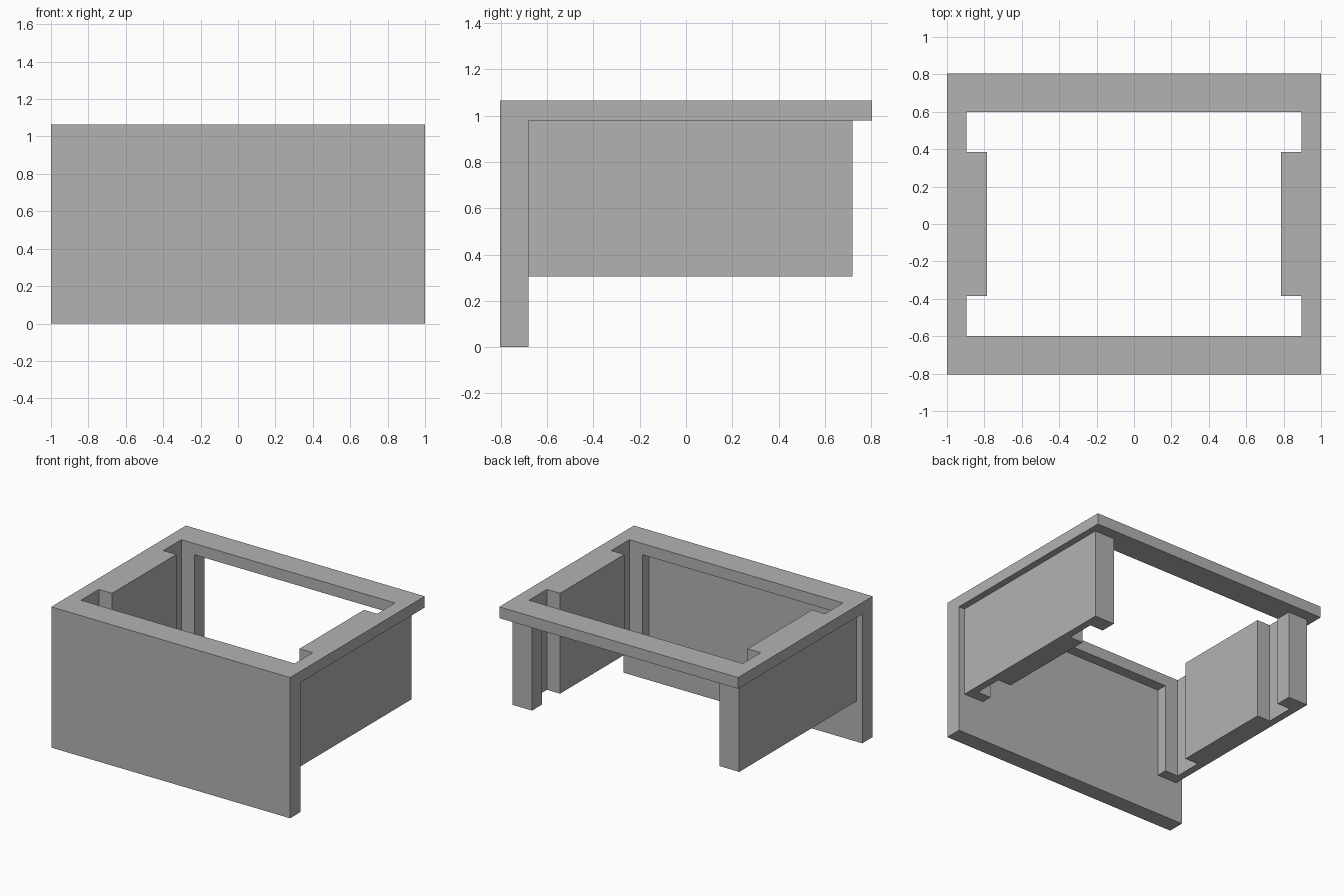
import bpy
import bmesh

cube = bpy.data.objects.get("Cube")
if cube:
    bpy.data.objects.remove(cube, do_unlink=True)

grey = bpy.data.materials.new("plain_grey")
grey.use_nodes = True
colour = (0.45, 0.45, 0.45, 1)
grey.diffuse_color = colour
grey.node_tree.nodes["Principled BSDF"].inputs["Base Color"].default_value = colour

# Main dimensions
HALF_W, HALF_D = 1.0, 0.805
TOP, RIM_BASE, SIDE_BASE = 1.065, 0.98, 0.305
FRONT_BACK, SIDE_END = -0.68, 0.72
OUTER, SLOT, INNER = 0.95, 0.895, 0.785
SLOT_NEAR, SLOT_FAR = 0.385, 0.6


def prism(name, outline, z0, z1):
    """Extrude a flat outline of (x, y) points from z0 up to z1."""
    bm = bmesh.new()
    base = bm.faces.new([bm.verts.new((x, y, z0)) for x, y in outline])
    top = bmesh.ops.extrude_face_region(bm, geom=[base])
    verts = [g for g in top["geom"] if isinstance(g, bmesh.types.BMVert)]
    bmesh.ops.translate(bm, vec=(0, 0, z1 - z0), verts=verts)
    bmesh.ops.recalc_face_normals(bm, faces=bm.faces)
    mesh = bpy.data.meshes.new(name)
    bm.to_mesh(mesh)
    bm.free()
    mesh.materials.append(grey)
    obj = bpy.data.objects.new(name, mesh)
    bpy.context.collection.objects.link(obj)
    return obj


def rect(x, y0, y1):
    return [(-x, y0), (x, y0), (x, y1), (-x, y1)]


# Stepped inner edge of one side, from front to back
steps = [(SLOT, -SLOT_FAR), (SLOT, -SLOT_NEAR), (INNER, -SLOT_NEAR),
         (INNER, SLOT_NEAR), (SLOT, SLOT_NEAR), (SLOT, SLOT_FAR)]

# Top rim: two halves of the ring, meeting on the centre line
half_ring = [(0, -HALF_D), (HALF_W, -HALF_D), (HALF_W, HALF_D), (0, HALF_D),
             (0, SLOT_FAR)] + steps[::-1] + [(0, -SLOT_FAR)]
rim = prism("top_rim", half_ring, RIM_BASE, TOP)
bm = bmesh.new()
bm.from_mesh(rim.data)
seam = [f for f in bm.faces if all(abs(v.co.x) < 1e-5 for v in f.verts)]
bmesh.ops.delete(bm, geom=seam, context="FACES")
bm.to_mesh(rim.data)
bm.free()
rim.modifiers.new("mirror", "MIRROR").use_clip = True

# Front panel reaching the ground
prism("front_panel", rect(HALF_W, -HALF_D, FRONT_BACK), 0, RIM_BASE)

# Side walls with end posts, vertical slots and a thick middle block
wall = [(OUTER, FRONT_BACK), (INNER, FRONT_BACK), (INNER, -SLOT_FAR)] + steps
wall += [(INNER, SLOT_FAR), (INNER, SIDE_END), (OUTER, SIDE_END)]
for name, side in (("left_wall", 1), ("right_wall", -1)):
    prism(name, [(side * x, y) for x, y in wall], SIDE_BASE, RIM_BASE)
